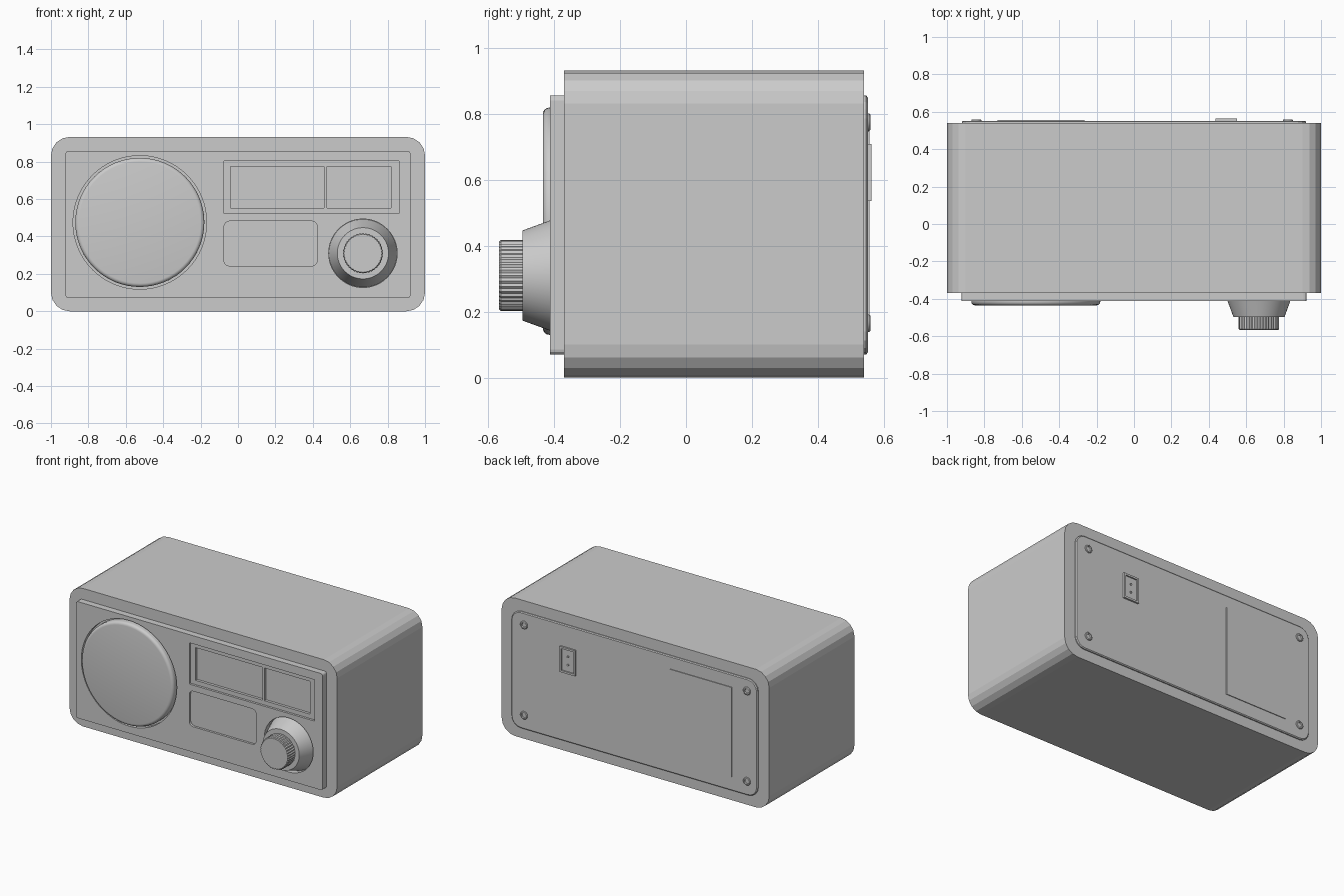
import bpy, bmesh, math
from math import sin, cos, pi

if "Cube" in bpy.data.objects:
    bpy.data.objects.remove(bpy.data.objects["Cube"])


def finish(name, bm, smooth=None):
    bmesh.ops.recalc_face_normals(bm, faces=bm.faces)
    me = bpy.data.meshes.new(name)
    bm.to_mesh(me)
    bm.free()
    ob = bpy.data.objects.new(name, me)
    bpy.context.collection.objects.link(ob)
    if smooth:
        activate(ob)
        bpy.ops.object.shade_smooth_by_angle(angle=math.radians(smooth))
    return ob


def activate(ob):
    bpy.ops.object.select_all(action='DESELECT')
    ob.select_set(True)
    bpy.context.view_layer.objects.active = ob


def skin(name, rings, smooth=None):
    """Join closed loops of points into a capped solid."""
    bm = bmesh.new()
    loops = [[bm.verts.new(p) for p in ring] for ring in rings]
    n = len(loops[0])
    for a, b in zip(loops, loops[1:]):
        for i in range(n):
            j = (i + 1) % n
            bm.faces.new((a[i], a[j], b[j], b[i]))
    bm.faces.new(loops[0])
    bm.faces.new(loops[-1])
    return finish(name, bm, smooth)


def rect(x0, x1, z0, z1, y, r=0, seg=4):
    """Rounded rectangle loop in the XZ plane."""
    if r <= 0:
        return [(x1, y, z1), (x0, y, z1), (x0, y, z0), (x1, y, z0)]
    pts = []
    for k, (cx, cz) in enumerate([(x1 - r, z1 - r), (x0 + r, z1 - r), (x0 + r, z0 + r), (x1 - r, z0 + r)]):
        for i in range(seg + 1):
            a = (k + i / seg) * pi / 2
            pts.append((cx + r * cos(a), y, cz + r * sin(a)))
    return pts


def slab(name, x0, x1, z0, z1, y0, y1, r=0, seg=4):
    return skin(name, [rect(x0, x1, z0, z1, y, r, seg) for y in (y0, y1)])


def lathe(name, cx, cz, profile, n=64, tooth=0, smooth=35):
    """Revolve (radius, y) points about a y axis; tooth alternates the radius."""
    rings = [[(cx + (r - tooth * (i % 2)) * cos(2 * pi * i / n), y,
               cz + (r - tooth * (i % 2)) * sin(2 * pi * i / n)) for i in range(n)]
             for r, y in profile]
    return skin(name, rings, smooth)


def cut(ob, cutters):
    for c in cutters:
        m = ob.modifiers.new("cut", 'BOOLEAN')
        m.object, m.operation, m.solver = c, 'DIFFERENCE', 'EXACT'
        activate(ob)
        bpy.ops.object.modifier_apply(modifier=m.name)
        bpy.data.objects.remove(c)


# Cabinet
slab("cabinet", -1, 1, 0, 0.932, -0.37, 0.54, 0.1, 4)

# Front panel with recesses for speaker, display, lower plate and dial
panel = slab("front_panel", -0.922, 0.922, 0.07, 0.857, -0.413, -0.365, 0.015, 3)
cut(panel, [
    lathe("speaker_hole", -0.525, 0.475, [(0.357, -0.5), (0.357, -0.383)], smooth=None),
    lathe("dial_hole", 0.668, 0.31, [(0.183, -0.5), (0.183, -0.374)], smooth=None),
    slab("display_cut", -0.075, 0.86, 0.523, 0.802, -0.5, -0.398),
    slab("window_cut", -0.04, 0.46, 0.552, 0.773, -0.5, -0.38),
    slab("window_cut", 0.475, 0.818, 0.552, 0.773, -0.5, -0.38),
    slab("plate_cut", -0.075, 0.424, 0.242, 0.482, -0.5, -0.398, 0.03, 4),
])

# Speaker cover with rounded rim
rim = [(0.345, -0.375), (0.345, -0.415)]
rim += [(0.325 + 0.02 * cos(a), -0.415 - 0.02 * sin(a)) for a in (i * pi / 8 for i in range(1, 5))]
lathe("speaker_cover", -0.525, 0.475, rim)

# Dial: cone base and ribbed knob
lathe("dial_base", 0.668, 0.31, [(0.183, -0.37), (0.137, -0.496)])
lathe("dial_knob", 0.668, 0.31, [(0.108, -0.49), (0.108, -0.562), (0.103, -0.568)],
      n=80, tooth=0.004, smooth=20)

# Back panel with softened edge
skin("back_panel", [rect(-0.92, 0.92, 0.07, 0.857, 0.535, 0.07),
                    rect(-0.92, 0.92, 0.07, 0.857, 0.547, 0.07),
                    rect(-0.914, 0.914, 0.076, 0.851, 0.552, 0.064)])

# Battery door
slab("battery_door", -0.73, -0.265, 0.165, 0.77, 0.55, 0.557)

# Screws with a dished centre
for x in (-0.843, 0.823):
    for z in (0.165, 0.775):
        lathe("screw", x, z, [(0.027, 0.545), (0.027, 0.556), (0.023, 0.56),
                              (0.016, 0.56), (0.013, 0.554)], n=20)

# Power socket: recessed frame with two pins
socket = slab("power_socket", 0.435, 0.55, 0.536, 0.709, 0.545, 0.564)
cut(socket, [slab("socket_cut", 0.447, 0.538, 0.549, 0.696, 0.555, 0.6)])
for z in (0.595, 0.65):
    lathe("socket_pin", 0.492, z, [(0.007, 0.55), (0.007, 0.562)], n=12)
